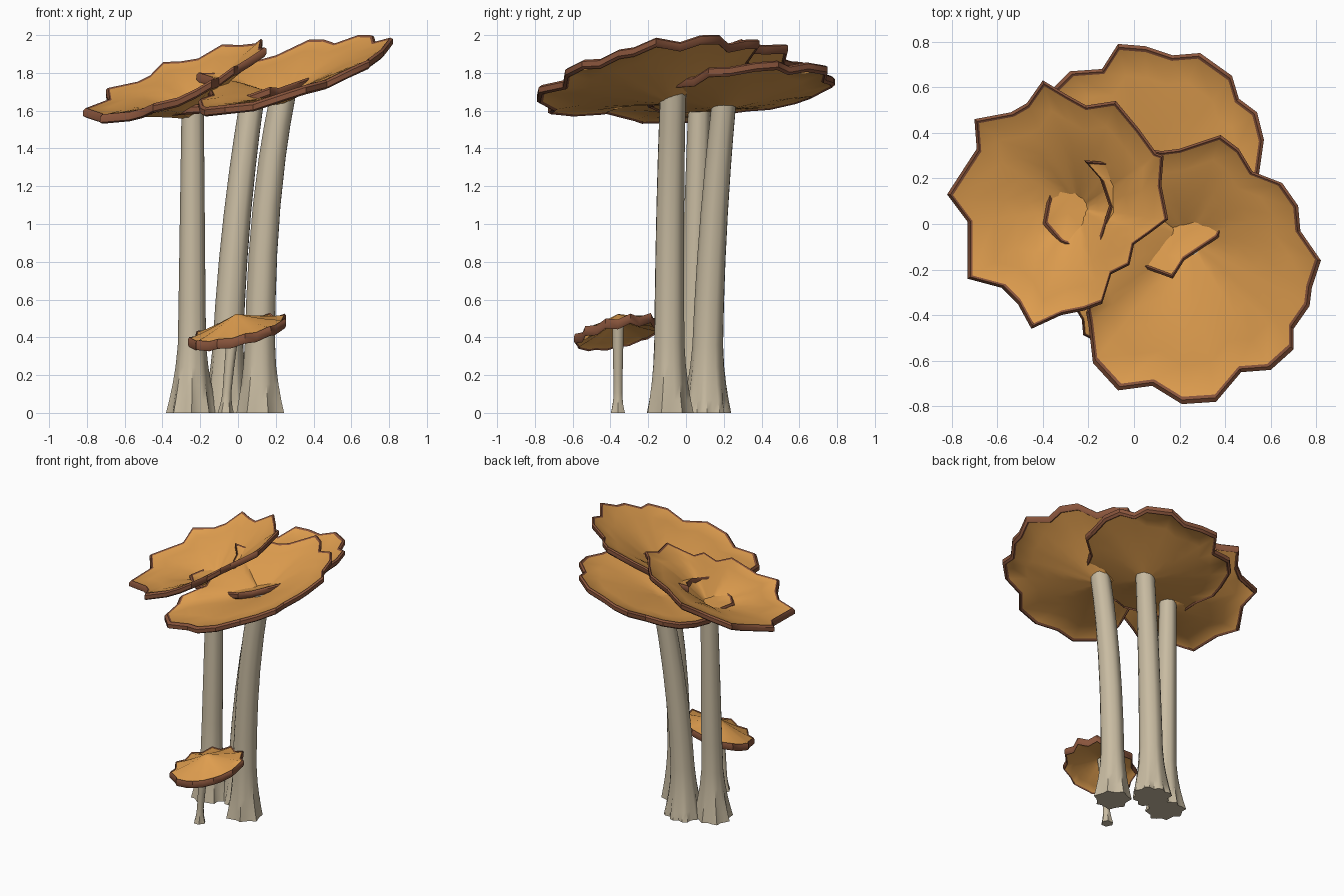
import bpy, bmesh, math
from mathutils import Vector

if "Cube" in bpy.data.objects:
    bpy.data.objects.remove(bpy.data.objects["Cube"])


def material(name, rgb):
    m = bpy.data.materials.new(name)
    m.diffuse_color = (*rgb, 1)
    m.use_nodes = True
    m.node_tree.nodes["Principled BSDF"].inputs["Base Color"].default_value = m.diffuse_color
    return m


ORANGE = material("cap_orange", (0.76, 0.35, 0.08))
BROWN = material("rim_brown", (0.25, 0.09, 0.045))
CREAM = material("stem_cream", (0.58, 0.50, 0.36))


def finish(bm, name, mats, angle):
    bmesh.ops.recalc_face_normals(bm, faces=bm.faces[:])
    me = bpy.data.meshes.new(name)
    bm.to_mesh(me)
    bm.free()
    for m in mats:
        me.materials.append(m)
    ob = bpy.data.objects.new(name, me)
    bpy.context.collection.objects.link(ob)
    bpy.ops.object.select_all(action='DESELECT')
    ob.select_set(True)
    bpy.context.view_layer.objects.active = ob
    bpy.ops.object.shade_smooth_by_angle(angle=math.radians(angle))


def bridge(bm, r0, r1, mat=0):
    n = len(r0)
    for i in range(n):
        j = (i + 1) % n
        bm.faces.new((r0[i], r0[j], r1[j], r1[i])).material_index = mat


def cap(name, outline, centre, plane, depth, power, half, ruffle):
    """Scalloped cap on a tilted plane; depth > 0 is a funnel, < 0 a dome."""
    a, b, c = plane
    cx, cy = centre
    n = len(outline)
    radii = [math.hypot(x - cx, y - cy) for x, y in outline]
    # outward points of the rim lift a little, notches sink
    lift = [ruffle * (radii[i] - (radii[i - 1] + radii[(i + 1) % n]) / 2) for i in range(n)]

    def height(x, y, t):
        return a + b * x + c * y - depth * (1 - t) ** power

    def ring(t, dz):
        vs = []
        for (x, y), w in zip(outline, lift):
            px, py = cx + (x - cx) * t, cy + (y - cy) * t
            vs.append(bm.verts.new((px, py, height(px, py, t) + w * t * t + dz)))
        return vs

    bm = bmesh.new()
    steps = (0.1, 0.22, 0.38, 0.56, 0.76, 0.955)
    rows = [(t, half * 0.7) for t in steps]
    rows += [(0.975, half), (1.0, half * 0.55), (1.0, -half * 0.55), (0.975, -half)]
    rows += [(t, -half * 0.7) for t in reversed(steps)]
    rings = [ring(*r) for r in rows]
    k = len(steps)
    for i in range(len(rings) - 1):
        bridge(bm, rings[i], rings[i + 1], 1 if k - 1 <= i < k + 4 else 0)
    # close the middle, top and bottom
    for r, s in ((rings[0], 1), (rings[-1], -1)):
        mid = bm.verts.new((cx, cy, height(cx, cy, 0) + s * half * 0.7))
        for i in range(n):
            bm.faces.new((r[i], r[(i + 1) % n], mid))
    finish(bm, name, (ORANGE, BROWN), 38)


def stem(name, base, top, r_mid, r_top, r_base, bend, flutes, phase, flare_h):
    """Leaning stem with a fluted, flared foot."""
    bm = bmesh.new()
    base, top = Vector((*base, 0)), Vector(top)
    n, rings = flutes * 3, []
    for s in (0, 0.04, 0.09, 0.15, 0.22, 0.35, 0.5, 0.65, 0.8, 0.9, 1):
        f = max(0, 1 - s / flare_h) ** 1.6
        r = r_mid + (r_top - r_mid) * s + (r_base - r_mid) * f
        k = s ** bend
        ring = []
        for i in range(n):
            a = math.tau * i / n
            q = r * (1 + (0.02 + 0.10 * f) * math.cos(flutes * a + phase)
                     + 0.06 * f * math.sin(3 * a + phase))
            ring.append(bm.verts.new((base.x + (top.x - base.x) * k + q * math.cos(a),
                                      base.y + (top.y - base.y) * k + q * math.sin(a),
                                      top.z * s)))
        rings.append(ring)
    for r0, r1 in zip(rings, rings[1:]):
        bridge(bm, r0, r1)
    bm.faces.new(rings[0])
    bm.faces.new(rings[-1])
    finish(bm, name, (CREAM,), 45)


# cap outlines seen from above
LEFT = [(.15, .02), (.12, .17), (.13, .30), (.10, .31), (.02, .42), (-.08, .54), (-.21, .52),
        (-.30, .57), (-.40, .63), (-.47, .53), (-.54, .49), (-.70, .46), (-.69, .33),
        (-.82, .13), (-.73, .01), (-.73, -.24), (-.58, -.28), (-.51, -.35), (-.45, -.46),
        (-.32, -.40), (-.22, -.38), (-.14, -.35), (-.10, -.22), (-.02, -.18), (0, -.09),
        (.07, -.04)]
FRONT = [(.82, -.16), (.78, -.28), (.77, -.36), (.70, -.46), (.70, -.55), (.60, -.64),
         (.47, -.65), (.36, -.78), (.21, -.79), (.08, -.71), (-.07, -.73), (-.18, -.61),
         (-.20, -.44), (-.21, -.39), (-.14, -.20), (-.16, -.08), (-.11, .08), (-.15, .20),
         (-.22, .28), (-.11, .27), (0, .34), (.12, .32), (.20, .33), (.38, .39), (.46, .33),
         (.52, .23), (.65, .18), (.72, .08), (.73, -.03)]
BACK = [(.57, .37), (.54, .49), (.46, .55), (.43, .65), (.29, .75), (.17, .74), (.05, .78),
        (-.07, .79), (-.14, .68), (-.28, .67), (-.36, .59), (-.40, .45), (-.43, .33),
        (-.38, .20), (-.38, .11), (-.40, 0), (-.33, -.08), (-.20, -.13), (-.08, -.21),
        (.01, -.18), (.17, -.24), (.22, -.16), (.37, -.06), (.42, .04), (.53, .12), (.55, .23)]
SMALL = []
for i in range(22):
    a = math.tau * i / 22
    r = 1 if i % 2 else 0.9
    SMALL.append((0.265 * r * math.cos(a), -0.36 + 0.235 * r * math.sin(a)))

# large funnel caps and the small domed cap
cap("left_cap", LEFT, (-.24, .07), (1.845, .37, .19), .20, 1.5, .025, .25)
cap("front_cap", FRONT, (.24, -.07), (1.757, .28, .205), .16, 1.4, .025, .25)
cap("back_cap", BACK, (.07, .20), (1.673, .215, .10), .09, 1.2, .025, .25)
cap("small_cap", SMALL, (-.01, -.36), (.495, .22, .20), -.085, 1.2, .026, .3)

# stems
stem("left_stem", (-.245, .03), (-.24, .07, 1.61), .077, .058, .125, 1.0, 8, .4, .24)
stem("front_stem", (.115, -.09), (.24, -.07, 1.69), .083, .068, .115, 2.8, 7, 2.0, .22)
stem("back_stem", (-.06, .11), (.07, .20, 1.63), .085, .064, .125, 1.9, 8, 1.0, .22)
stem("small_stem", (-.065, -.36), (-.02, -.36, .48), .020, .032, .038, 1.3, 6, 0, .25)
